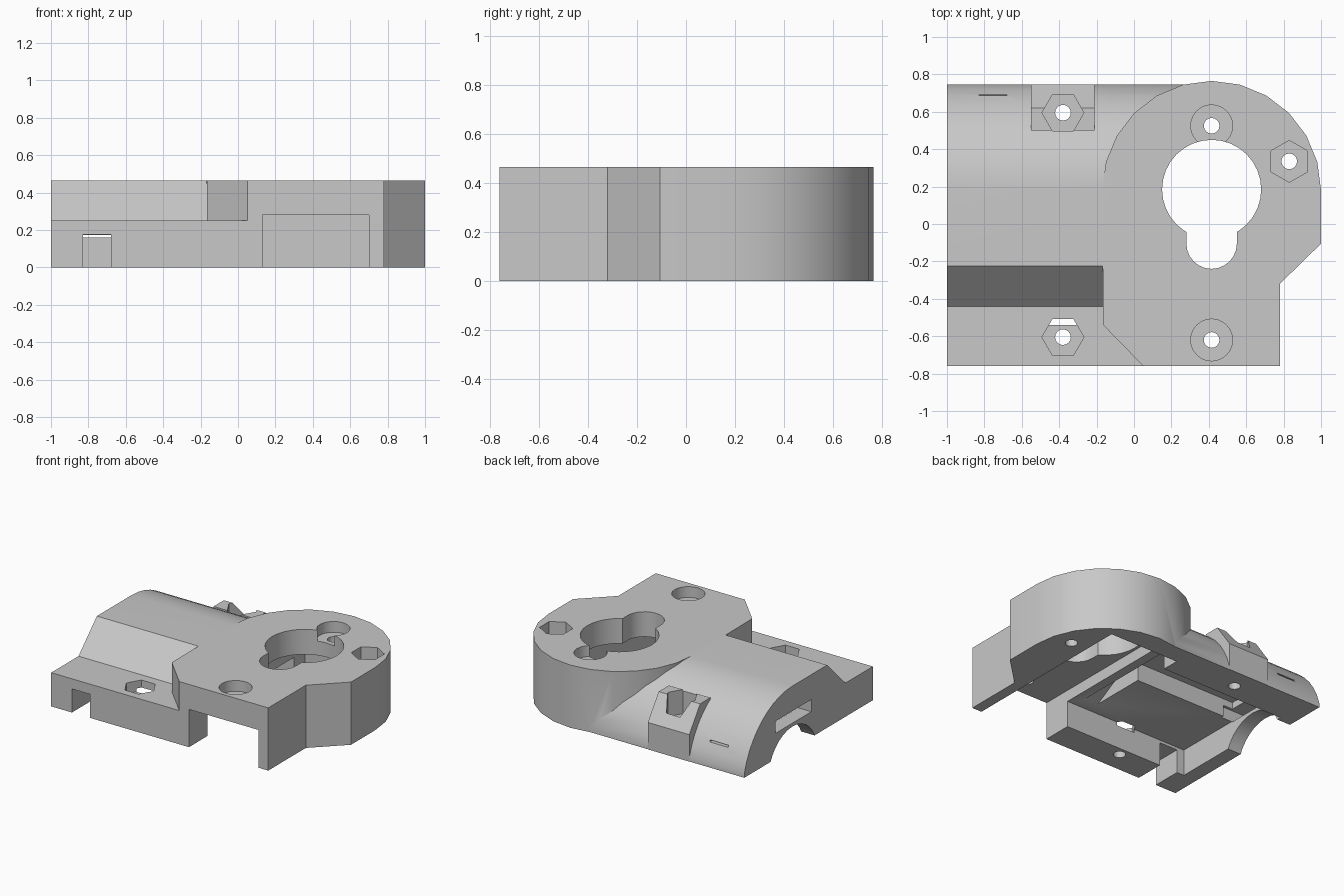
import bpy, bmesh, math
from mathutils import Vector

cube = bpy.data.objects.get("Cube")
if cube:
    bpy.data.objects.remove(cube, do_unlink=True)

grey = bpy.data.materials.new("plain grey")
grey.use_nodes = True
COLOUR = (0.58, 0.58, 0.58, 1)
grey.diffuse_color = COLOUR
grey.node_tree.nodes["Principled BSDF"].inputs["Base Color"].default_value = COLOUR


def prism(name, outline, lo, hi, axis="z"):
    """Extrude an (x, y) outline along z, or a (y, z) outline along x."""
    bm = bmesh.new()

    def place(p, d):
        return Vector((p[0], p[1], d)) if axis == "z" else Vector((d, p[0], p[1]))

    base = bm.faces.new([bm.verts.new(place(p, lo)) for p in outline])
    out = bmesh.ops.extrude_face_region(bm, geom=[base])
    shift = place((0, 0), hi - lo)
    bmesh.ops.translate(bm, vec=shift, verts=[v for v in out["geom"] if isinstance(v, bmesh.types.BMVert)])
    bmesh.ops.recalc_face_normals(bm, faces=bm.faces)
    mesh = bpy.data.meshes.new(name)
    bm.to_mesh(mesh)
    bm.free()
    mesh.materials.append(grey)
    obj = bpy.data.objects.new(name, mesh)
    bpy.context.collection.objects.link(obj)
    return obj


def arc(cx, cy, r, start, end, n):
    angles = [math.radians(start + (end - start) * i / n) for i in range(n + 1)]
    return [(cx + r * math.cos(a), cy + r * math.sin(a)) for a in angles]


def ring(cx, cy, r, n, start=0):
    return arc(cx, cy, r, start, start + 360, n)[:-1]


def rect(x0, x1, y0, y1):
    return [(x0, y0), (x1, y0), (x1, y1), (x0, y1)]


def combine(target, tool, operation):
    mod = target.modifiers.new("join", "BOOLEAN")
    mod.operation = operation
    mod.solver = "EXACT"
    mod.object = tool
    graph = bpy.context.evaluated_depsgraph_get()
    mesh = bpy.data.meshes.new_from_object(target.evaluated_get(graph))
    target.modifiers.clear()
    target.data = mesh
    bpy.data.objects.remove(tool, do_unlink=True)


# Round head with its square foot
CX, CY, R = 0.415, 0.18, 0.585
head = arc(CX, CY, R, 0, 180, 12)
head += [(-0.165, -0.54), (0.05, -0.76), (0.78, -0.76), (0.78, -0.32), (1.0, -0.105)]
body = prism("housing", head, 0, 0.465)

# Barrel shell with sloped shoulder, low flange and short upright back edge
AXIS_Y, AXIS_Z = 0.18, -0.12
shell = [(-0.76, 0), (-0.76, 0.25), (-0.44, 0.25), (-0.225, 0.465)]
shell += arc(AXIS_Y, AXIS_Z, R, 90, 15, 10) + [(0.745, 0)]
combine(body, prism("barrel", shell, -1, 0.3, "x"), "UNION")

# Screw boss on the back of the barrel
boss = [(0.5, 0.05), (0.5, 0.38), (0.62, 0.38), (0.747, 0.2), (0.747, 0), (0.6, 0)]
combine(body, prism("boss", boss, -0.55, -0.21, "x"), "UNION")

# Underside chambers, cable notch and slits
boxes = [
    (rect(0.13, 0.70, -0.9, 0.6), -0.1, 0.28),
    (rect(-0.89, 0.2, -0.54, 0.47), -0.1, 0.195),
    (rect(-0.88, 0.06, -0.02, 0.42), 0.1, 0.33),
    (rect(-0.83, -0.68, -0.9, -0.5), -0.1, 0.175),
    (rect(-0.83, -0.68, 0.3, 0.9), 0.16, 0.173),
    (rect(-1.1, -0.8, -0.04, 0.38), 0.19, 0.28),
]
for outline, lo, hi in boxes:
    combine(body, prism("pocket", outline, lo, hi), "DIFFERENCE")

# Tapered channel beside the motor chamber
taper = [(-0.48, 0.17), (-0.2, 0.33), (0.05, 0.33), (0.05, 0.17)]
combine(body, prism("channel", taper, -0.05, 0.06, "x"), "DIFFERENCE")

# Shaft arch through the end wall
combine(body, prism("arch", ring(AXIS_Y, AXIS_Z, 0.285, 32), -1.1, -0.8, "x"), "DIFFERENCE")

# Keyhole opening in the top
combine(body, prism("round_opening", ring(CX, 0.185, 0.265, 32), 0.1, 0.6), "DIFFERENCE")
lobe = arc(CX, -0.105, 0.135, 180, 360, 12) + [(CX + 0.135, 0.1), (CX - 0.135, 0.1)]
combine(body, prism("lobe_opening", lobe, 0.1, 0.6), "DIFFERENCE")

# Screw holes: centre, recess sides, first corner angle, recess floor
screws = [
    (CX, 0.525, 24, 0, 0.385),
    (CX, -0.62, 24, 0, 0.385),
    (0.83, 0.335, 6, 30, 0.37),
    (-0.38, 0.595, 6, 0, 0.2),
    (-0.38, -0.605, 6, 0, 0.17),
]
for x, y, sides, turn, floor in screws:
    combine(body, prism("recess", ring(x, y, 0.112, sides, turn), floor, 0.6), "DIFFERENCE")
    combine(body, prism("bore", ring(x, y, 0.042, 16), -0.1, 0.55), "DIFFERENCE")

bpy.ops.object.select_all(action="DESELECT")
body.select_set(True)
bpy.context.view_layer.objects.active = body
bpy.ops.object.shade_smooth_by_angle(angle=math.radians(30))
